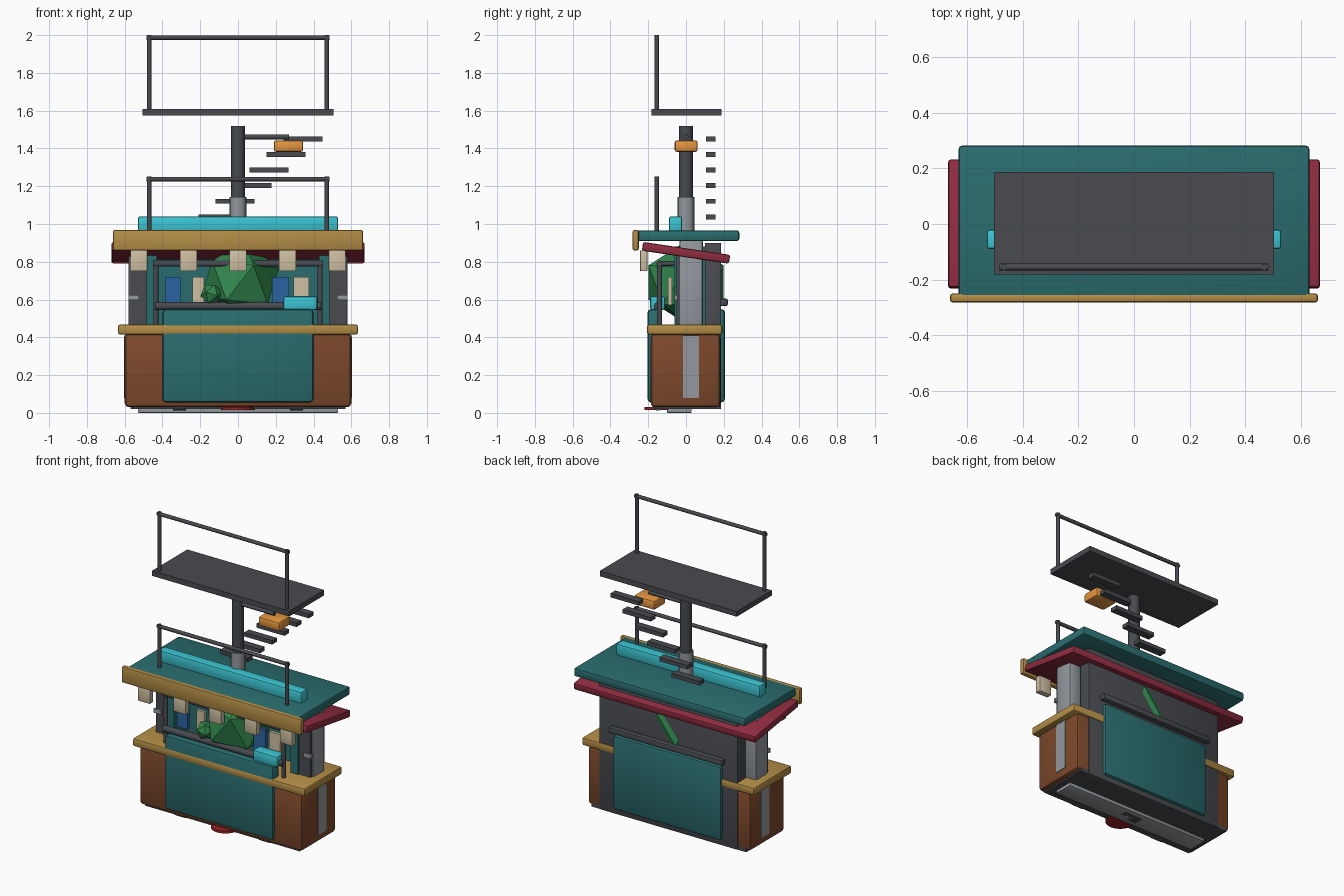
import bpy, bmesh, math
from mathutils import Vector, Matrix

if "Cube" in bpy.data.objects:
    bpy.data.objects.remove(bpy.data.objects["Cube"])

COLORS = dict(teal=(46, 108, 110), brown=(124, 74, 47), gold=(178, 140, 72), burgundy=(142, 48, 66),
              cyan=(62, 196, 210), dark=(74, 76, 81), grey=(146, 151, 156), orange=(228, 148, 66),
              beige=(206, 190, 160), green=(52, 132, 78), blue=(48, 100, 160), red=(150, 40, 45))
MATS = {}
for key, rgb in COLORS.items():
    m = bpy.data.materials.new(key)
    m.diffuse_color = [(c / 255) ** 2.2 for c in rgb] + [1]
    m.use_nodes = True
    m.node_tree.nodes["Principled BSDF"].inputs["Base Color"].default_value = m.diffuse_color
    MATS[key] = m


def finish(bm, name, color, smooth=False):
    me = bpy.data.meshes.new(name)
    bm.to_mesh(me)
    bm.free()
    me.materials.append(MATS[color])
    ob = bpy.data.objects.new(name, me)
    bpy.context.collection.objects.link(ob)
    if smooth:
        bpy.ops.object.select_all(action='DESELECT')
        ob.select_set(True)
        bpy.context.view_layer.objects.active = ob
        bpy.ops.object.shade_smooth_by_angle(angle=math.radians(40))
    return ob


def box(name, color, x, y, z, bevel=0.0, tilt=0.0):
    """Box given by (min, max) on each axis, optionally bevelled and tilted about x."""
    bm = bmesh.new()
    bmesh.ops.create_cube(bm, size=1)
    bmesh.ops.scale(bm, vec=(x[1] - x[0], y[1] - y[0], z[1] - z[0]), verts=bm.verts)
    if bevel:
        bmesh.ops.bevel(bm, geom=bm.edges[:], offset=bevel, segments=2, profile=0.5, affect='EDGES')
    ob = finish(bm, name, color, bevel > 0)
    ob.location = (sum(x) / 2, sum(y) / 2, sum(z) / 2)
    ob.rotation_euler.x = tilt
    return ob


def pair(name, color, x, y, z, bevel=0.0):
    """The same box on both sides of x = 0."""
    box(name + "_right", color, x, y, z, bevel)
    box(name + "_left", color, (-x[1], -x[0]), y, z, bevel)


def rod(name, color, a, b, r, sides=16):
    a, b = Vector(a), Vector(b)
    bm = bmesh.new()
    rot = (b - a).to_track_quat('Z', 'Y').to_matrix().to_4x4()
    bmesh.ops.create_cone(bm, cap_ends=True, segments=sides, radius1=r, radius2=r, depth=(b - a).length,
                          matrix=Matrix.Translation((a + b) / 2) @ rot)
    return finish(bm, name, color, True)


def rock(name, centre, radius, turn, stretch=1.0):
    """Icosahedron with one edge facing the front."""
    g = (1 + 5 ** 0.5) / 2
    k = radius / math.hypot(1, g)
    bm = bmesh.new()
    for s in (-k, k):
        for t in (-g * k, g * k):
            for p in ((0, s, t), (s, t, 0), (t, 0, s)):
                bm.verts.new(p)
    bmesh.ops.convex_hull(bm, input=bm.verts[:])
    bmesh.ops.rotate(bm, cent=(0, 0, 0), matrix=Matrix.Rotation(turn, 3, 'Y'), verts=bm.verts)
    bmesh.ops.scale(bm, vec=(1, stretch, 1), verts=bm.verts)
    bmesh.ops.translate(bm, vec=centre, verts=bm.verts)
    return finish(bm, name, 'green')


# Base: plate, skirt, feet and cabinet
box("base_plate", 'grey', (-.53, .53), (-.10, .03), (0, .03), .004)
box("underside", 'dark', (-.57, .57), (-.165, .18), (.02, .06))
box("floor_hatch", 'dark', (-.07, .07), (-.07, .0), (-.0, .012))
rod("floor_light", 'red', (0, -.13, .015), (0, -.13, .03), .09, 24)
for s in (-1, 1):
    rod("foot_roller", 'dark', (s * .31 - .035, -.15, .04), (s * .31 + .035, -.15, .04), .028)
box("cabinet", 'brown', (-.6, .6), (-.187, .182), (.03, .42), .022)
pair("cabinet_side_strip", 'grey', (.58, .604), (-.015, .07), (.08, .41))
box("counter", 'gold', (-.635, .635), (-.207, .192), (.415, .468), .012)

# Teal panels front and back with their rails
box("front_panel", 'teal', (-.4, .4), (-.204, -.13), (.055, .55), .02)
box("back_panel", 'teal', (-.4, .4), (.15, .206), (.055, .55), .02)
box("back_rail", 'dark', (-.42, .42), (.18, .222), (.565, .605), .01)
rod("front_rail", 'dark', (-.44, -.15, .565), (.44, -.15, .565), .021)
box("counter_box", 'cyan', (.24, .42), (-.19, -.11), (.545, .618), .012)

# Back wall, side columns and front jambs
box("back_wall", 'dark', (-.51, .51), (.10, .186), (.02, .9), .005)
pair("column", 'grey', (.49, .58), (-.035, .09), (.40, .92), .015)
pair("jamb", 'dark', (.485, .57), (-.05, -.03), (.468, .85))
pair("jamb_latch", 'grey', (.525, .58), (-.06, -.045), (.597, .625))
pair("inner_side", 'teal', (.43, .485), (-.06, .10), (.468, .88))

# Interior: backing, frame, display cards and rocks
box("backing", 'teal', (-.48, .48), (.07, .10), (.468, .88))
for i, (x, w, c) in enumerate([(-.345, .08, 'blue'), (-.21, .06, 'beige'), (-.08, .08, 'blue'),
                              (.08, .06, 'beige'), (.225, .09, 'blue'), (.335, .08, 'beige')]):
    box(f"display_card_{i + 1}", c, (x - w / 2, x + w / 2), (-.095, -.075), (.57, .72))
for s in (-1, 1):
    rod("frame_post", 'dark', (s * .435, -.14, .468), (s * .435, -.14, .80), .013)
    rod("frame_side_bar", 'dark', (s * .435, -.14, .79), (s * .435, .08, .79), .013)
rod("frame_top", 'dark', (-.45, -.14, .79), (.45, -.14, .79), .016)
rock("large_rock", (.01, 0, .69), .22, math.radians(-52), 1.06)
rock("small_rock", (-.14, -.14, .63), .06, math.radians(20))

# Roof: tilted awning, top, fascia and hanging tabs
box("awning", 'burgundy', (-.67, .67), (-.233, .233), (.824, .871), .01, -.148)
box("roof", 'teal', (-.632, .632), (-.268, .282), (.91, .966), .012)
box("fascia", 'gold', (-.663, .663), (-.283, -.25), (.86, .968), .01)
for i in range(5):
    x = -.525 + i * .2625
    box(f"hanging_tab_{i + 1}", 'beige', (x - .045, x + .045), (-.243, -.205), (.75, .86), .003)
box("roof_bar", 'cyan', (-.53, .53), (-.09, -.02), (.96, 1.04), .01)

# Mast, arm, lamp and stair treads
rod("mast_sleeve", 'grey', (0, 0, .95), (0, 0, 1.142), .044, 20)
rod("mast", 'dark', (0, 0, 1.1), (0, 0, 1.52), .036, 20)
rod("lamp_arm", 'dark', (.02, 0, 1.461), (.27, 0, 1.461), .013)
box("lamp", 'orange', (.19, .345), (-.06, .062), (1.382, 1.443), .012)
for i in range(6):
    x, z = -.105 + .09 * i, 1.038 + .0825 * i
    box(f"tread_{i + 1}", 'dark', (x - .103, x + .103), (.105, .155), (z - .013, z + .013))

# Upper deck and the two railings
box("upper_deck", 'dark', (-.505, .505), (-.182, .187), (1.575, 1.61))
for label, low, high in (("roof", .96, 1.238), ("deck", 1.6, 1.987)):
    for s in (-1, 1):
        rod(f"{label}_railing_post", 'dark', (s * .47, -.155, low), (s * .47, -.155, high + .013), .012, 12)
    rod(f"{label}_railing_top", 'dark', (-.485, -.155, high), (.485, -.155, high), .012, 12)
